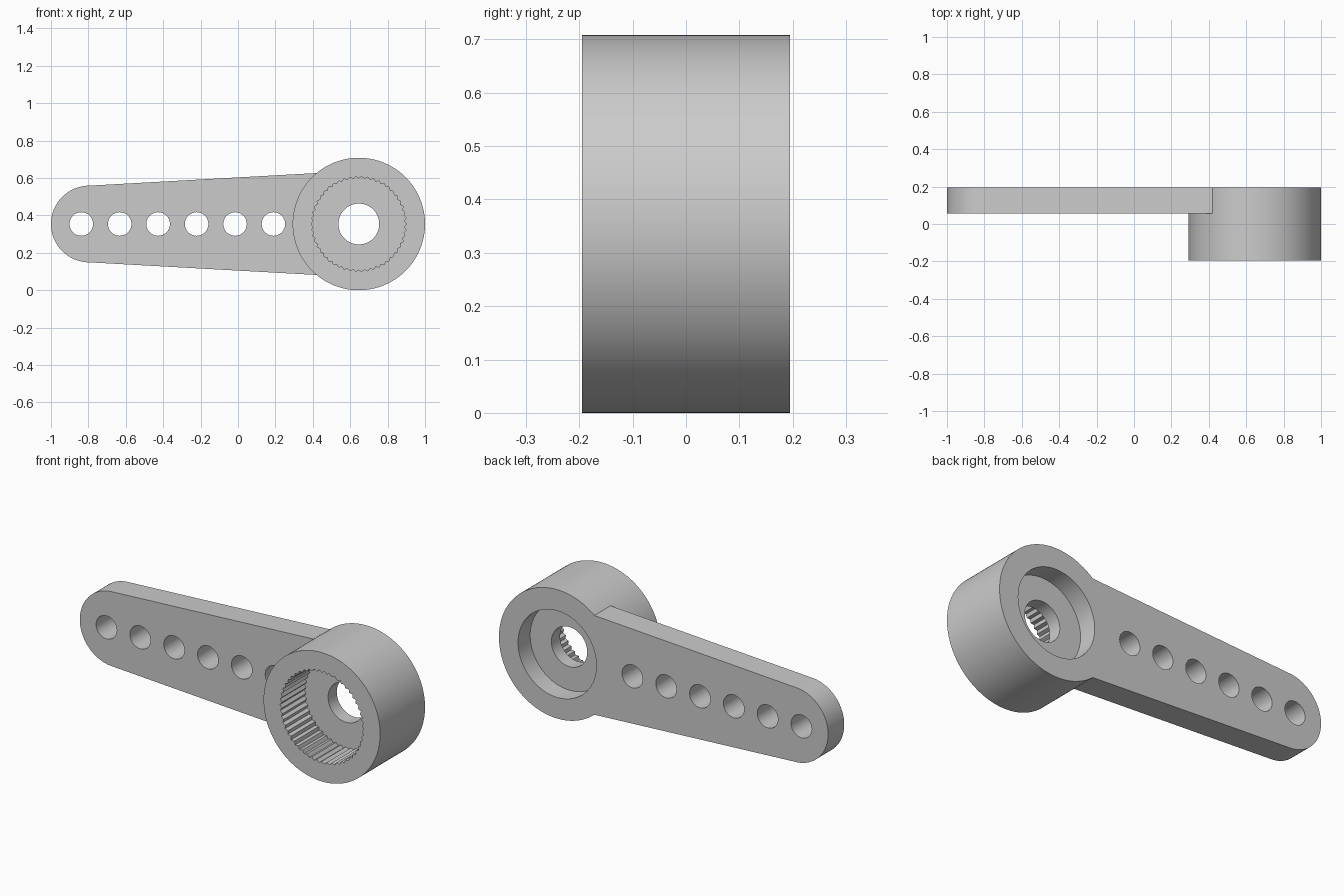
import bpy, bmesh, math

cube = bpy.data.objects.get("Cube")
if cube:
    bpy.data.objects.remove(cube, do_unlink=True)

HUB_X, MID_Z, HUB_R = 0.646, 0.354, 0.354
FRONT, BACK = -0.195, 0.195
ARM_FRONT = 0.055

grey = bpy.data.materials.new("plain_grey")
grey.use_nodes = True
grey.diffuse_color = (0.6, 0.6, 0.6, 1)
bsdf = next(n for n in grey.node_tree.nodes if n.type == "BSDF_PRINCIPLED")
bsdf.inputs["Base Color"].default_value = grey.diffuse_color


def circle(cx, radii, n, start=0.0, sweep=math.tau):
    """Points round (cx, MID_Z); several radii alternate to make teeth."""
    return [(cx + radii[i % len(radii)] * math.cos(start + sweep * i / n),
             MID_Z + radii[i % len(radii)] * math.sin(start + sweep * i / n))
            for i in range(n)]


def prism(name, outline, y0, y1):
    """Closed solid: an xz outline extruded along y."""
    bm = bmesh.new()
    near = [bm.verts.new((x, y0, z)) for x, z in outline]
    far = [bm.verts.new((x, y1, z)) for x, z in outline]
    bm.faces.new(near)
    bm.faces.new(far[::-1])
    for i in range(len(near)):
        j = (i + 1) % len(near)
        bm.faces.new((near[j], near[i], far[i], far[j]))
    bmesh.ops.recalc_face_normals(bm, faces=bm.faces[:])
    mesh = bpy.data.meshes.new(name)
    bm.to_mesh(mesh)
    bm.free()
    obj = bpy.data.objects.new(name, mesh)
    bpy.context.collection.objects.link(obj)
    mesh.materials.append(grey)
    return obj


def combine(target, tool, operation):
    """Apply a boolean and remove the helper."""
    mod = target.modifiers.new(operation.lower(), "BOOLEAN")
    mod.operation, mod.object, mod.solver = operation, tool, "EXACT"
    bpy.context.view_layer.objects.active = target
    bpy.ops.object.modifier_apply(modifier=mod.name)
    bpy.data.objects.remove(tool, do_unlink=True)


# Hub drum joined to the tapered, round-ended arm
lever = prism("lever_arm", circle(HUB_X, [HUB_R], 128), FRONT, BACK)
arm_outline = circle(-0.795, [0.205], 48, math.pi / 2, math.pi)
arm_outline += [(-0.795, MID_Z - 0.205), (HUB_X, MID_Z - 0.285), (HUB_X, MID_Z + 0.285)]
combine(lever, prism("arm", arm_outline, ARM_FRONT, BACK), "UNION")

# Toothed front socket, plain rear recess and the centre hole through the web
for name, outline, y0, y1 in (
        ("toothed_socket", circle(HUB_X, [0.255, 0.243], 100), FRONT - 0.1, 0.015),
        ("rear_recess", circle(HUB_X, [0.238], 96), 0.09, BACK + 0.1),
        ("centre_hole", circle(HUB_X, [0.109], 64), -0.1, BACK + 0.05)):
    combine(lever, prism(name, outline, y0, y1), "DIFFERENCE")

# Row of six link holes along the arm
for i in range(6):
    hole = prism("link_hole", circle(-0.838 + 0.2055 * i, [0.063], 40), 0.0, BACK + 0.1)
    combine(lever, hole, "DIFFERENCE")

# Smooth the round walls, keep rims and teeth crisp
bpy.ops.object.select_all(action="DESELECT")
lever.select_set(True)
bpy.context.view_layer.objects.active = lever
bpy.ops.object.shade_smooth_by_angle(angle=math.radians(25))
